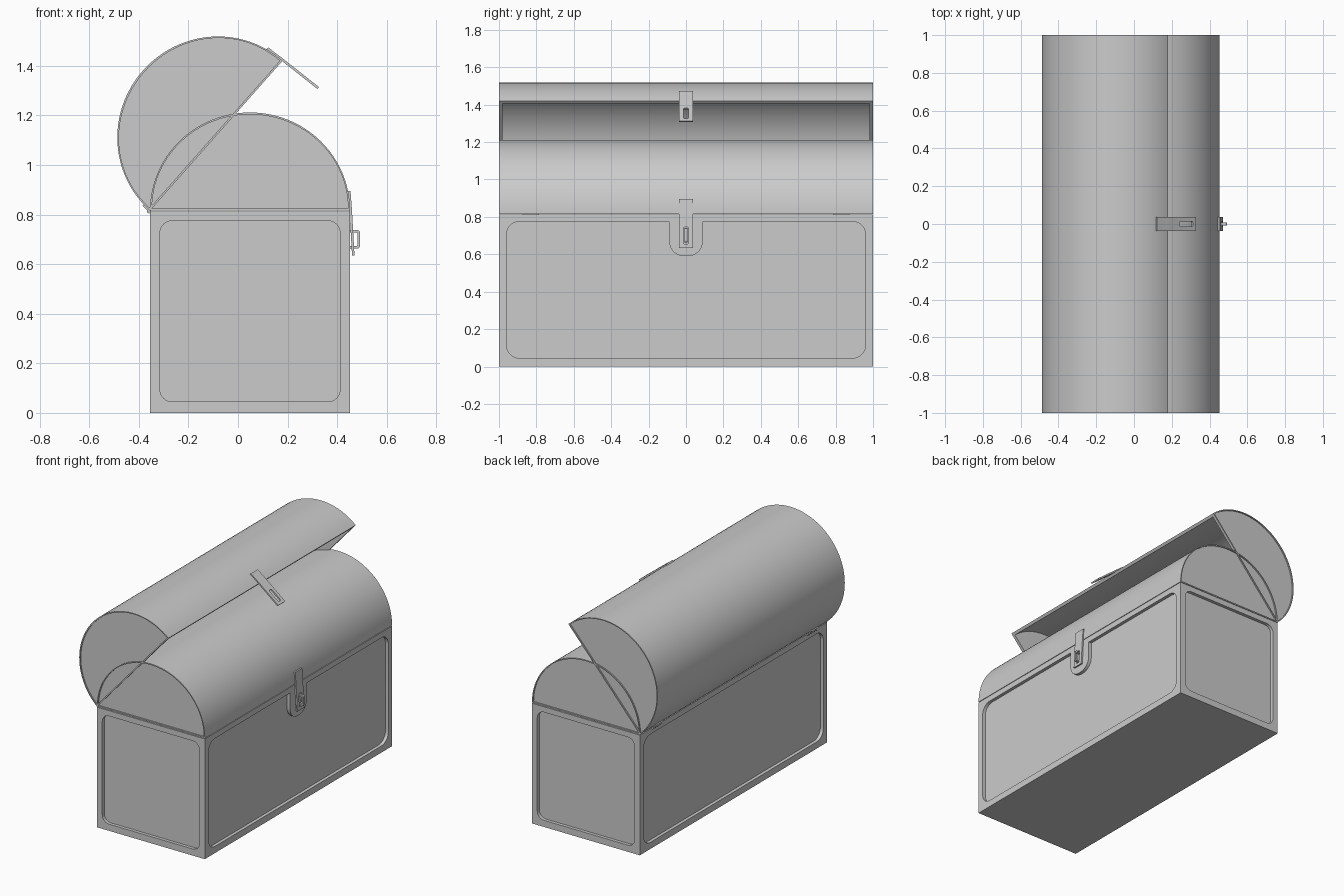
import bpy, bmesh, math
from mathutils import Matrix, Vector

if "Cube" in bpy.data.objects:
    bpy.data.objects.remove(bpy.data.objects["Cube"])

X0, X1 = -0.355, 0.452            # back and latch side of the chest
CX, R = (X0 + X1) / 2, (X1 - X0) / 2
TOP = 0.812                       # chest body height
LID_Z = 0.816
LID_H = 0.396
OPEN = math.radians(48.5)


def new_object(name, bm):
    bmesh.ops.recalc_face_normals(bm, faces=bm.faces)
    me = bpy.data.meshes.new(name)
    bm.to_mesh(me)
    bm.free()
    ob = bpy.data.objects.new(name, me)
    bpy.context.collection.objects.link(ob)
    return ob


def loft(name, rings):
    """Closed solid through rings of 3D points, capped at both ends."""
    bm = bmesh.new()
    vs = [[bm.verts.new(p) for p in ring] for ring in rings]
    n = len(vs[0])
    for a, b in zip(vs, vs[1:]):
        for i in range(n):
            j = (i + 1) % n
            bm.faces.new((a[i], a[j], b[j], b[i]))
    bm.faces.new(vs[0])
    bm.faces.new(vs[-1])
    return new_object(name, bm)


def prism(name, pts, a, b, axis):
    """Extrude a 2D outline (u, z) from a to b along x or y."""
    place = (lambda d, u, v: (d, u, v)) if axis == 'x' else (lambda d, u, v: (u, d, v))
    return loft(name, [[place(d, u, v) for u, v in pts] for d in (a, b)])


def rounded(corners, n=8):
    """Fillet an outline of right-angled corners given as (u, v, radius)."""
    out = []
    for i, (u, v, r) in enumerate(corners):
        p = Vector((u, v))
        if r == 0:
            out.append(p)
            continue
        d1 = (Vector(corners[i - 1][:2]) - p).normalized()
        d2 = (Vector(corners[(i + 1) % len(corners)][:2]) - p).normalized()
        c = p + r * (d1 + d2)
        for k in range(n + 1):
            t = math.pi / 2 * k / n
            out.append(c - r * (d2 * math.cos(t) + d1 * math.sin(t)))
    return out


def rect(u0, u1, v0, v1, r=0):
    return rounded([(u0, v0, r), (u1, v0, r), (u1, v1, r), (u0, v1, r)])


def cut(ob, *cutters):
    bpy.context.view_layer.objects.active = ob
    for c in cutters:
        m = ob.modifiers.new("cut", 'BOOLEAN')
        m.operation = 'DIFFERENCE'
        m.solver = 'EXACT'
        m.object = c
        bpy.ops.object.modifier_apply(modifier=m.name)
        bpy.data.objects.remove(c)


def smooth(ob):
    bpy.ops.object.select_all(action='DESELECT')
    ob.select_set(True)
    bpy.context.view_layer.objects.active = ob
    bpy.ops.object.shade_smooth_by_angle(angle=math.radians(30))


# chest body: hollow box with a recessed panel on every side
body = prism("chest_body", rect(X0, X1, 0, TOP), -1, 1, 'y')
D = 0.022
lock_side = rounded([(-.96, .045, .07), (.96, .045, .07), (.96, .775, .07), (.09, .775, 0),
                     (.09, .59, .08), (-.09, .59, .08), (-.09, .775, 0), (-.96, .775, .07)])
end_panel = rect(X0 + .04, X1 - .04, .045, .775, .05)
cut(body,
    prism("cavity", rect(X0 + .04, X1 - .04, .04, 1), -.96, .96, 'y'),
    prism("lock_panel", lock_side, X1 - D, X1 + .1, 'x'),
    prism("back_panel", rect(-.96, .96, .045, .775, .07), X0 - .1, X0 + D, 'x'),
    prism("front_panel", end_panel, -1.1, -1 + D, 'y'),
    prism("rear_panel", end_panel, 1 - D, 1.1, 'y'))
smooth(body)


# lid: hollow half barrel with thin raised rims on its ends
def arc(inset, drop=0.0, n=48):
    pts = [(CX + (R - inset) * math.cos(math.pi * i / n),
            LID_Z + drop + (LID_H - inset - drop) * math.sin(math.pi * i / n))
           for i in range(n + 1)]
    return pts


def ring(y, inset=0.0):
    return [(x, y, z) for x, z in arc(inset, inset)]


lid = loft("closed_lid", [ring(-.992, .008), ring(-1, .008), ring(-1),
                          ring(1), ring(1, .008), ring(.992, .008)])
inner = arc(.02)
inner = [(inner[0][0], LID_Z - .1)] + inner + [(inner[-1][0], LID_Z - .1)]
cut(lid, prism("lid_cavity", inner, -.98, .98, 'y'))
smooth(lid)

# latch: slotted hasp hanging from the lid
hasp = prism("closed_hasp", [(.442, .895), (.454, .895), (.460, .815), (.470, .635),
                             (.460, .635), (.450, .815)], -.037, .037, 'y')
cut(hasp, prism("slot", rect(-.013, .013, .655, .745, .006), .4, .5, 'x'))

# staple: loop on the body passing through the hasp slot
staple = prism("staple", rect(.42, .493, .663, .737, .012), -.007, .007, 'y')
cut(staple, prism("staple_hole", rect(.40, .483, .673, .727, .006), -.1, .1, 'y'))

# hinges: a knuckle on the body and a leaf on the lid
lid_parts = [lid, hasp]
for side, y in (("left", -.83), ("right", .83)):
    knuckle = [(X0 - .004 + .009 * math.cos(a * math.pi / 8),
                .814 + .009 * math.sin(a * math.pi / 8)) for a in range(16)]
    smooth(prism(side + "_hinge_knuckle", knuckle, y - .045, y + .045, 'y'))
    lid_parts.append(prism(side + "_closed_hinge_leaf",
                           rect(X0 - .006, X0 + .004, .816, .852), y - .04, y + .04, 'y'))

# second copy of the lid parts, swung open about the hinge line
hinge = Vector((X0, 0, LID_Z))
swing = Matrix.Translation(hinge) @ Matrix.Rotation(-OPEN, 4, 'Y') @ Matrix.Translation(-hinge)
for ob in lid_parts:
    dup = ob.copy()
    dup.data = ob.data.copy()
    dup.name = ob.name.replace("closed", "open")
    dup.data.transform(swing)
    bpy.context.collection.objects.link(dup)
